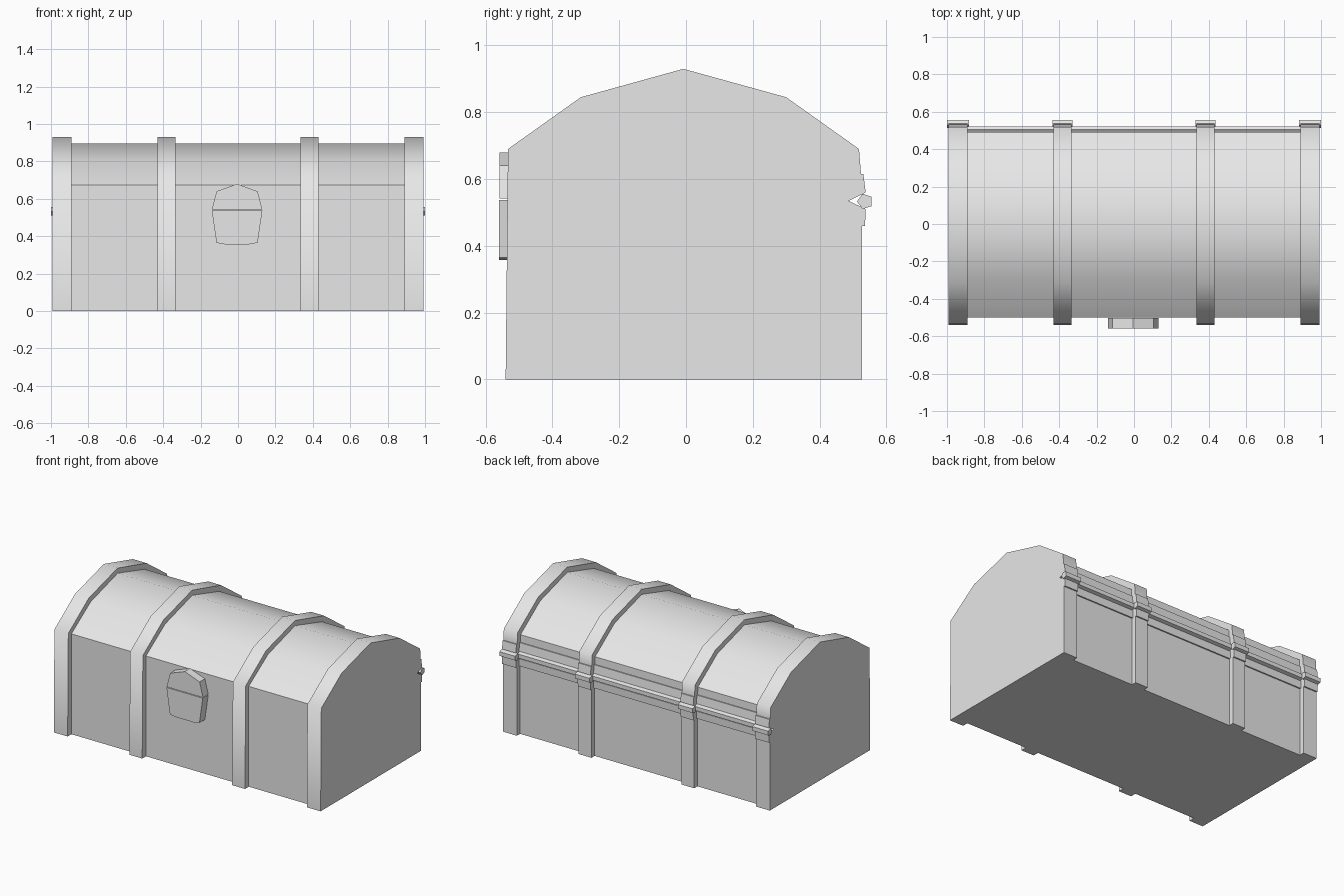
import bpy, bmesh, math

if "Cube" in bpy.data.objects:
    bpy.data.objects.remove(bpy.data.objects["Cube"])

grey = bpy.data.materials.new("plain grey")
grey.use_nodes = True
COLOUR = (0.8, 0.8, 0.8, 1)
grey.diffuse_color = COLOUR
grey.node_tree.nodes["Principled BSDF"].inputs["Base Color"].default_value = COLOUR


def prism(name, outline, place, start, end, caps=True, smooth=None):
    """Sweep a closed 2D outline between two depths along one axis."""
    bm = bmesh.new()
    rings = [[bm.verts.new(place(p, d)) for p in outline] for d in (start, end)]
    n = len(outline)
    for i in range(n):
        j = (i + 1) % n
        bm.faces.new((rings[0][i], rings[0][j], rings[1][j], rings[1][i]))
    if caps:
        bm.faces.new(rings[0][::-1])
        bm.faces.new(rings[1])
    bmesh.ops.recalc_face_normals(bm, faces=bm.faces)
    mesh = bpy.data.meshes.new(name)
    bm.to_mesh(mesh)
    bm.free()
    mesh.materials.append(grey)
    obj = bpy.data.objects.new(name, mesh)
    bpy.context.collection.objects.link(obj)
    if smooth:
        bpy.ops.object.select_all(action='DESELECT')
        obj.select_set(True)
        bpy.context.view_layer.objects.active = obj
        bpy.ops.object.shade_smooth_by_angle(angle=math.radians(smooth))
    return obj


def along_x(p, d):
    return (d, p[0], p[1])


def along_y(p, d):
    return (p[0], d, p[1])


def pentagon(y, z, r):
    return [(y + r * math.cos(math.radians(180 + 72 * i)),
             z + r * math.sin(math.radians(180 + 72 * i))) for i in range(5)]


def hinge_side(y):
    """Back wall from roof edge to floor: two lips with a V groove between."""
    return [(y - 0.003, 0.615), (y + 0.004, 0.615), (y + 0.011, 0.56),
            (y - 0.04, 0.535), (y + 0.011, 0.51), (y + 0.009, 0.46),
            (y, 0.46), (y, 0)]


# Chest body with its arched lid, set back from the bands
body = [(-0.50, 0), (-0.50, 0.675), (-0.295, 0.812), (-0.008, 0.895),
        (0.28, 0.812), (0.488, 0.665)] + hinge_side(0.493)
prism("chest_body", body, along_x, -0.95, 0.95, smooth=40)

# Long hinge rod between the bands
prism("hinge_rod", pentagon(0.502, 0.535, 0.023), along_x, -0.95, 0.95, caps=False, smooth=30)

# Four raised bands, each with a hinge knuckle
band = [(-0.54, 0), (-0.533, 0.69), (-0.315, 0.845), (-0.008, 0.93),
        (0.30, 0.845), (0.518, 0.69)] + hinge_side(0.527)
for side, word in ((1, "left"), (-1, "right")):
    for place, inner, outer in (("outer", 0.89, 0.993), ("inner", 0.335, 0.43)):
        prism(f"{word}_{place}_band", band, along_x, side * inner, side * outer, smooth=58)
        prism(f"{word}_{place}_knuckle", pentagon(0.536, 0.533, 0.024), along_x,
              side * (inner - 0.007), side * (outer + 0.007), smooth=30)

# Lock plate in two halves that meet at a seam
lock_top = [(-0.14, 0.542), (-0.115, 0.64), (-0.005, 0.68), (0.105, 0.64), (0.13, 0.542)]
lock_bottom = [(0.13, 0.538), (0.105, 0.365), (0.06, 0.357), (-0.07, 0.357),
               (-0.115, 0.365), (-0.14, 0.538)]
prism("lock_upper", lock_top, along_y, -0.558, -0.502)
prism("lock_lower", lock_bottom, along_y, -0.56, -0.502)
